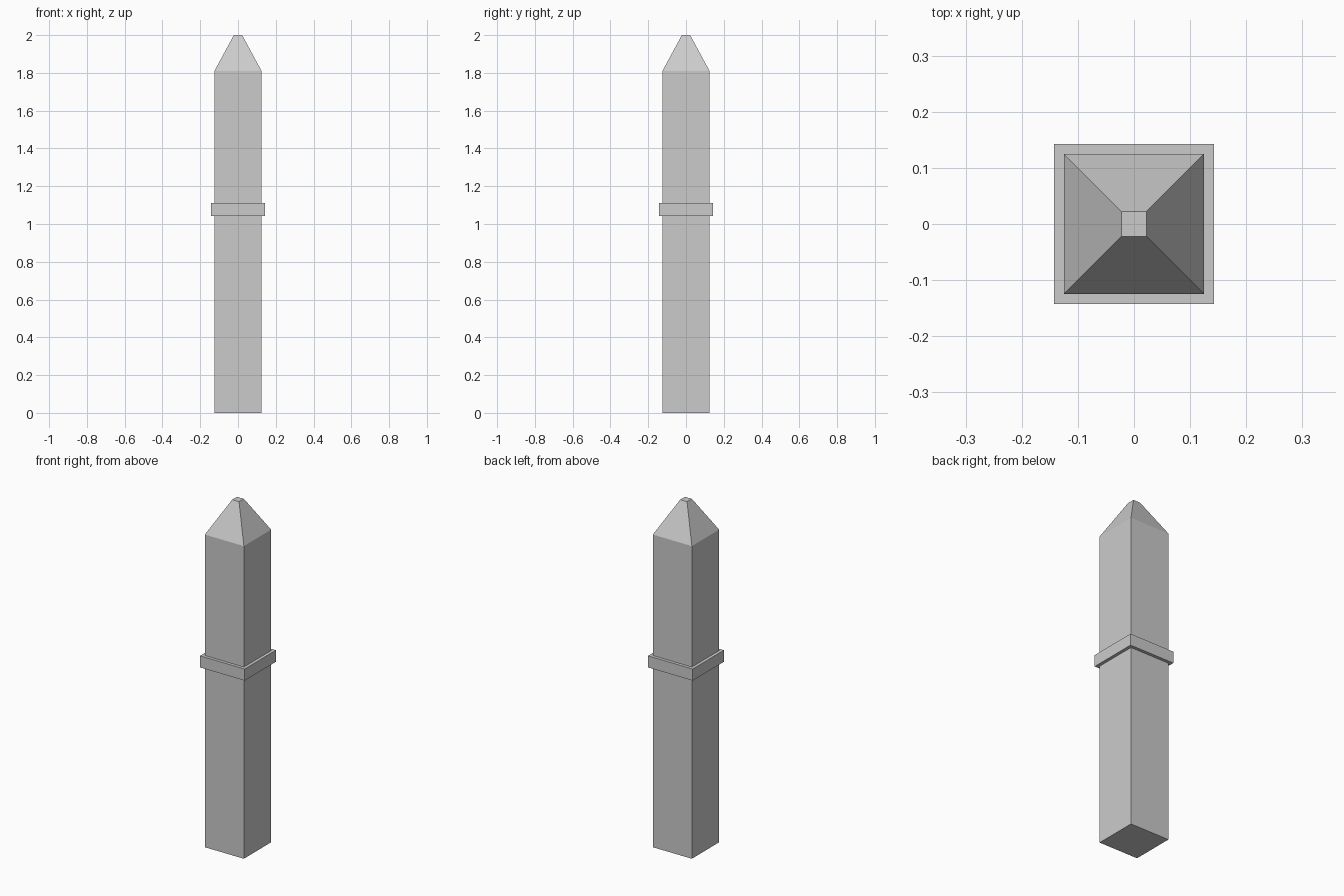
import bpy
import bmesh

if "Cube" in bpy.data.objects:
    bpy.data.objects.remove(bpy.data.objects["Cube"])

stone = bpy.data.materials.new("light_grey")
stone.diffuse_color = (0.6, 0.6, 0.6, 1)
stone.use_nodes = True
stone.node_tree.nodes["Principled BSDF"].inputs["Base Color"].default_value = stone.diffuse_color


def square_loft(name, sections):
    """Solid made by stacking square sections given as (half width, height)."""
    bm = bmesh.new()
    rings = [[bm.verts.new((sx * h, sy * h, z))
              for sx, sy in ((-1, -1), (1, -1), (1, 1), (-1, 1))]
             for h, z in sections]
    bm.faces.new(rings[0][::-1])
    bm.faces.new(rings[-1])
    for low, high in zip(rings, rings[1:]):
        for i in range(4):
            j = (i + 1) % 4
            bm.faces.new((low[i], low[j], high[j], high[i]))
    mesh = bpy.data.meshes.new(name)
    bm.to_mesh(mesh)
    bm.free()
    mesh.materials.append(stone)
    obj = bpy.data.objects.new(name, mesh)
    bpy.context.collection.objects.link(obj)
    return obj


# Square post with a blunt pyramid point
square_loft("post", [(0.125, 0), (0.125, 1.81), (0.022, 2.0)])

# Collar around the middle
square_loft("collar", [(0.143, 1.043), (0.143, 1.11)])
